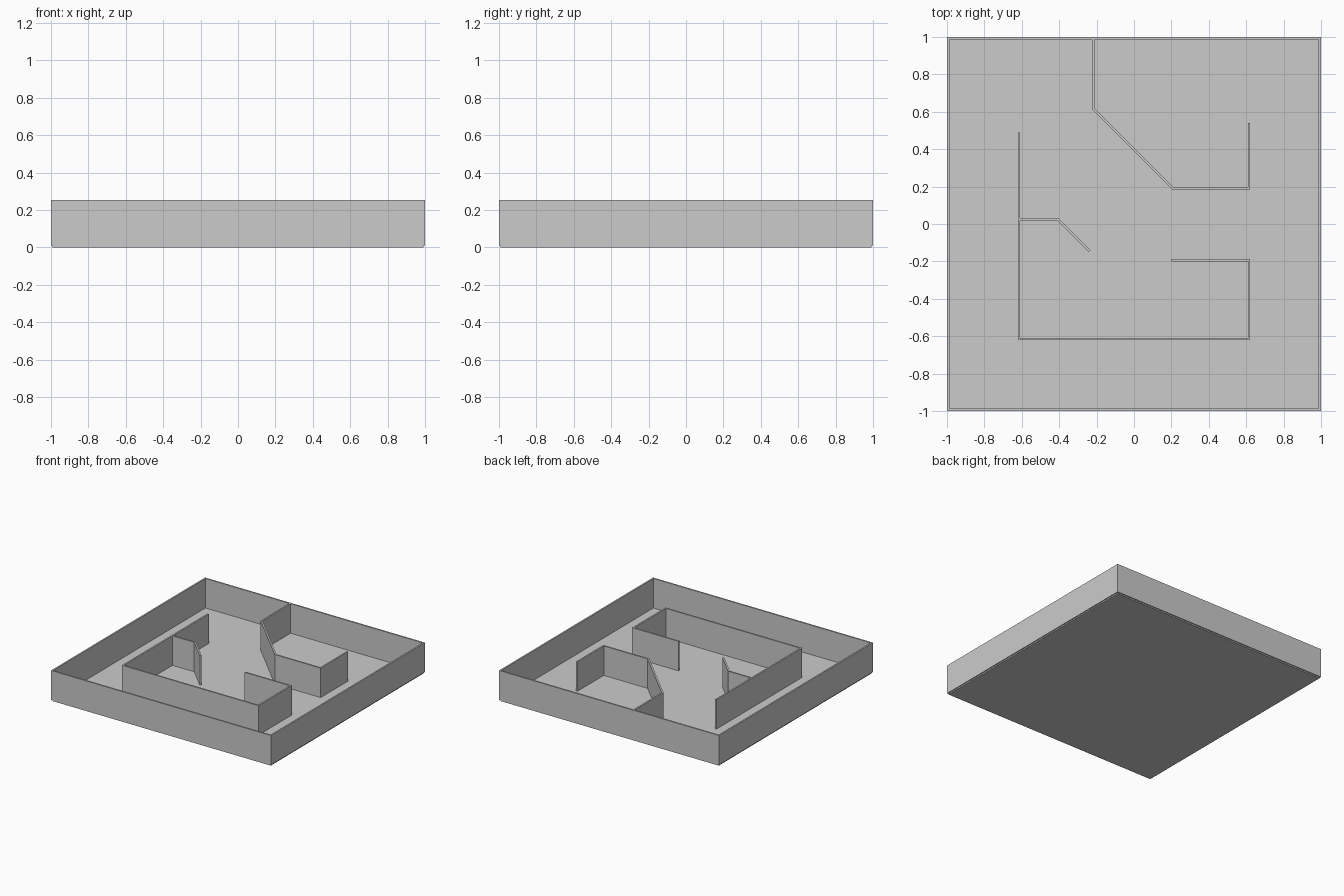
import bpy
import bmesh
from mathutils import Vector

cube = bpy.data.objects.get("Cube")
if cube:
    bpy.data.objects.remove(cube, do_unlink=True)

FLOOR_TOP, WALL_TOP = 0.01, 0.252
THICK = 0.013
EDGE = 1 - THICK / 2    # centre line of the outer walls
IN = 0.615              # centre line of the inner walls

grey = bpy.data.materials.new("plain grey")
grey.use_nodes = True
grey.diffuse_color = (0.6, 0.6, 0.6, 1)
grey.node_tree.nodes["Principled BSDF"].inputs["Base Color"].default_value = (0.6, 0.6, 0.6, 1)


def add_object(name, bm):
    bmesh.ops.recalc_face_normals(bm, faces=bm.faces)
    mesh = bpy.data.meshes.new(name)
    bm.to_mesh(mesh)
    bm.free()
    mesh.materials.append(grey)
    obj = bpy.data.objects.new(name, mesh)
    bpy.context.collection.objects.link(obj)
    return obj


def wall(name, path, closed=False):
    """Upright wall of even thickness along a centre line, with mitred corners."""
    pts = [Vector(p) for p in path]
    n = len(pts)
    bm = bmesh.new()
    rings = []
    for i, p in enumerate(pts):
        before = (p - pts[i - 1]).normalized() if closed or i > 0 else None
        after = (pts[(i + 1) % n] - p).normalized() if closed or i < n - 1 else None
        a, b = before or after, after or before
        na, nb = Vector((-a.y, a.x)), Vector((-b.y, b.x))
        off = (na + nb) * (THICK / 2 / (1 + na.dot(nb)))
        rings.append([bm.verts.new((*(p + off * s), z)) for s, z in
                      ((1, FLOOR_TOP), (-1, FLOOR_TOP), (-1, WALL_TOP), (1, WALL_TOP))])
    for i in range(n if closed else n - 1):
        r, q = rings[i], rings[(i + 1) % n]
        for k in range(4):
            j = (k + 1) % 4
            bm.faces.new((r[k], r[j], q[j], q[k]))
    if not closed:
        bm.faces.new(rings[0])
        bm.faces.new(rings[-1])
    return add_object(name, bm)


# Floor slab, slightly inset under the outer walls
bm = bmesh.new()
bmesh.ops.create_cube(bm, size=1)
bmesh.ops.scale(bm, vec=(1.984, 1.984, FLOOR_TOP), verts=bm.verts)
bmesh.ops.translate(bm, vec=(0, 0, FLOOR_TOP / 2), verts=bm.verts)
add_object("floor", bm)

# Outer walls
wall("outer_walls", [(-EDGE, -EDGE), (EDGE, -EDGE), (EDGE, EDGE), (-EDGE, EDGE)], closed=True)

# Inner partitions
wall("front_partition", [(-IN, 0.49), (-IN, -IN), (IN, -IN), (IN, -0.193), (0.2, -0.193)])
wall("side_branch", [(-IN + THICK / 2, 0.025), (-0.408, 0.025), (-0.238, -0.145)])
wall("back_partition", [(-0.219, 1 - THICK), (-0.219, 0.618), (0.207, 0.192), (IN, 0.192), (IN, 0.54)])
